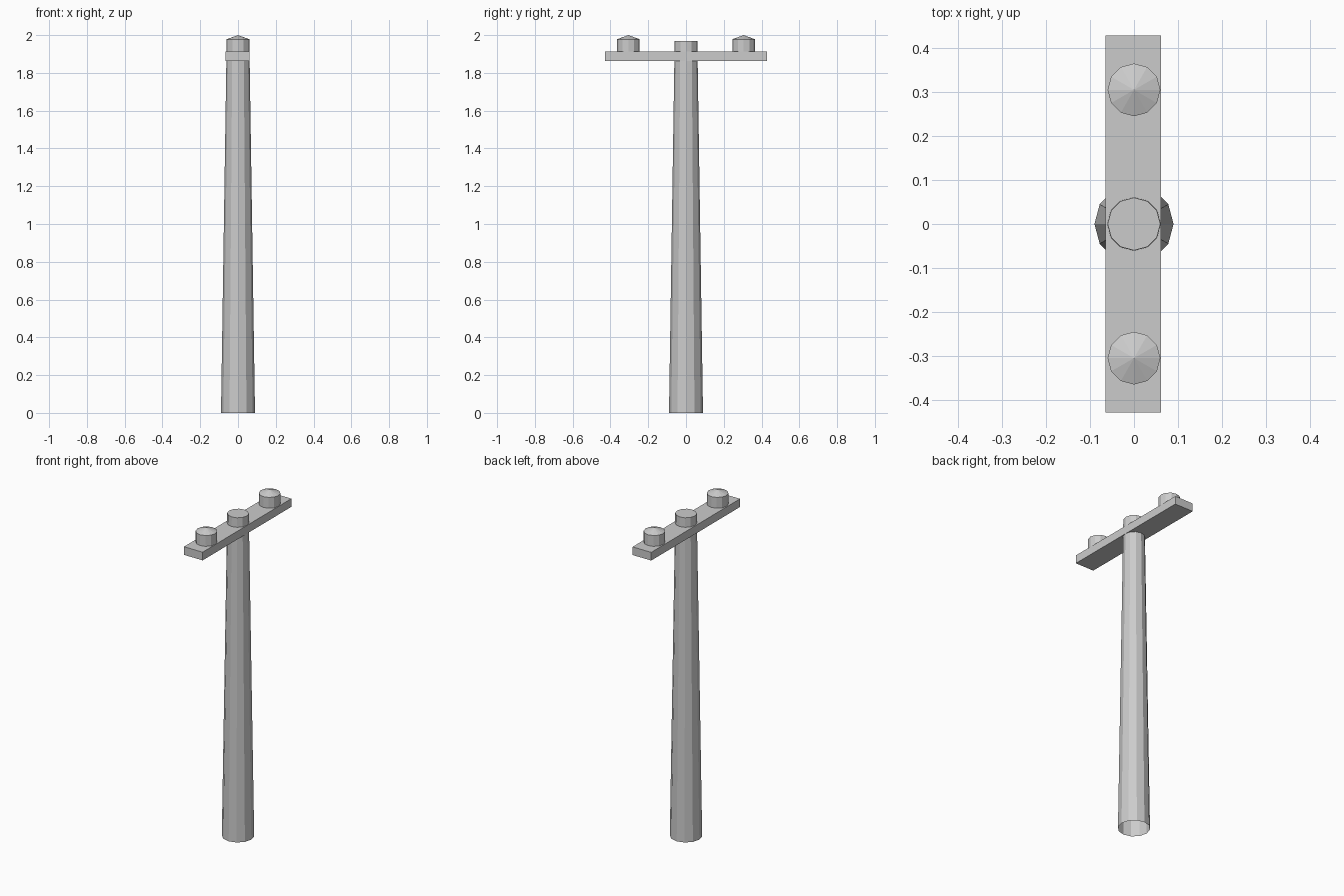
import bpy, bmesh
from math import cos, sin, pi

if "Cube" in bpy.data.objects:
    bpy.data.objects.remove(bpy.data.objects["Cube"])

SIDES = 12


def make_object(name, bm):
    bmesh.ops.recalc_face_normals(bm, faces=bm.faces)
    mesh = bpy.data.meshes.new(name)
    bm.to_mesh(mesh)
    bm.free()
    obj = bpy.data.objects.new(name, mesh)
    bpy.context.collection.objects.link(obj)
    return obj


def turned(name, profile, y=0.0, tip=None):
    """Open-bottomed 12-sided turning; flat top, or a cone up to tip."""
    bm = bmesh.new()
    rings = [[bm.verts.new((r * cos(2 * pi * i / SIDES),
                            y + r * sin(2 * pi * i / SIDES), z))
              for i in range(SIDES)] for r, z in profile]
    for low, high in zip(rings, rings[1:]):
        for i in range(SIDES):
            j = (i + 1) % SIDES
            bm.faces.new((low[i], low[j], high[j], high[i]))
    top = rings[-1]
    if tip is None:
        bm.faces.new(top)
    else:
        apex = bm.verts.new((0, y, tip))
        for i in range(SIDES):
            bm.faces.new((top[i], top[(i + 1) % SIDES], apex))
    obj = make_object(name, bm)
    # open shell: make sure the walls face outward
    face = obj.data.polygons[0]
    if face.normal.x * face.center.x + face.normal.y * (face.center.y - y) < 0:
        obj.data.flip_normals()
    return obj


# tapered pole, open underneath, with its flat top above the arm
turned("pole", [(0.09, 0.0), (0.06, 1.97)])

# cross arm
bm = bmesh.new()
bmesh.ops.create_cube(bm, size=1)
for v in bm.verts:
    v.co = (v.co.x * 0.126 - 0.002, v.co.y * 0.857, v.co.z * 0.05 + 1.887)
make_object("cross_arm", bm)

# cone-topped insulators at both ends
for side, y in (("front", -0.305), ("back", 0.305)):
    turned(side + "_insulator", [(0.06, 1.912), (0.06, 1.978)], y, tip=2.0)
